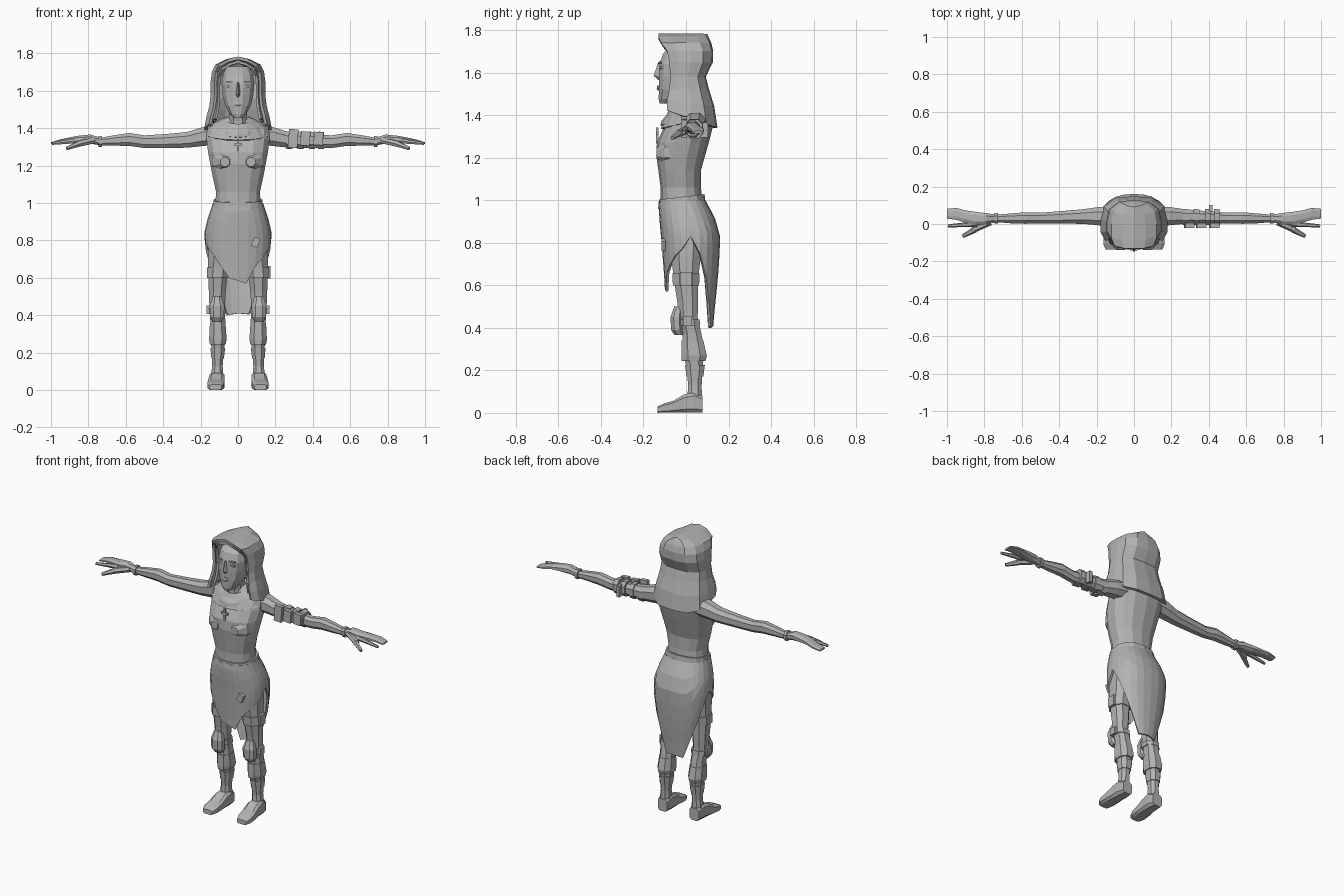
import bpy, bmesh, math
from mathutils import Vector, Matrix

grey = bpy.data.materials.new("plain grey")
grey.diffuse_color = (0.45, 0.45, 0.45, 1)


def finish(name, bm, solid=0.0):
    bmesh.ops.remove_doubles(bm, verts=bm.verts, dist=0.0005)
    bmesh.ops.recalc_face_normals(bm, faces=bm.faces)
    me = bpy.data.meshes.new(name)
    bm.to_mesh(me)
    bm.free()
    me.materials.append(grey)
    ob = bpy.data.objects.new(name, me)
    bpy.context.collection.objects.link(ob)
    if solid:
        m = ob.modifiers.new("thickness", 'SOLIDIFY')
        m.thickness = solid
        m.offset = 0
    return ob


def skin(name, rows, closed=True, caps=True, solid=0.0):
    """Bridge rows of points into one surface."""
    bm = bmesh.new()
    vs = [[bm.verts.new(p) for p in r] for r in rows]
    n = len(rows[0])
    for a, b in zip(vs, vs[1:]):
        for i in range(n if closed else n - 1):
            j = (i + 1) % n
            bm.faces.new((a[i], a[j], b[j], b[i]))
    if caps and closed:
        bm.faces.new(vs[0])
        bm.faces.new(vs[-1])
    return finish(name, bm, solid)


def loft(name, rings, n=10, axis='z', p=0.85, s=1, tilt=0.0):
    """Rings are (position, centre1, centre2, radius1, radius2) along an axis."""
    rows = []
    for t, c1, c2, r1, r2 in rings:
        row = []
        for i in range(n):
            a = 2 * math.pi * (i + 0.5) / n
            c, d = math.cos(a), math.sin(a)
            u = c1 + r1 * math.copysign(abs(c) ** p, c)
            v = c2 + r2 * math.copysign(abs(d) ** p, d)
            q = {'z': (u, v, t + tilt * v), 'x': (t, u, v), 'y': (u, t, v)}[axis]
            row.append((s * q[0], q[1], q[2]))
        rows.append(row)
    return skin(name, rows)


def box(name, loc, size, rot=0.0, axis='Y'):
    bm = bmesh.new()
    bmesh.ops.create_cube(bm, size=1)
    m = Matrix.Translation(loc) @ Matrix.Rotation(rot, 4, axis) @ Matrix.Diagonal((*size, 1))
    bmesh.ops.transform(bm, matrix=m, verts=bm.verts)
    return finish(name, bm)


def lerp(table, x):
    for (a, *va), (b, *vb) in zip(table, table[1:]):
        if a <= x <= b:
            f = (x - a) / (b - a)
            return [p + (q - p) * f for p, q in zip(va, vb)]
    return table[-1][1:]


def rod(name, p0, p1, r0, r1, n=6):
    p0, p1 = Vector(p0), Vector(p1)
    q = (p1 - p0).to_track_quat('Z', 'Y')
    circ = [Vector((math.cos(2 * math.pi * i / n), math.sin(2 * math.pi * i / n), 0)) for i in range(n)]
    return skin(name, [[p0 + q @ (c * r0) for c in circ], [p1 + q @ (c * r1) for c in circ]])


# Torso, pelvis and neck
loft("torso", [(0.97, 0, -.02, .125, .10), (1.06, 0, -.025, .12, .095), (1.14, 0, -.03, .138, .10),
               (1.21, 0, -.025, .152, .115), (1.27, 0, -.015, .163, .122), (1.34, 0, .01, .172, .115),
               (1.395, 0, .025, .17, .095), (1.43, 0, .02, .12, .075), (1.46, 0, .01, .06, .06)], 14)
loft("pelvis", [(.78, 0, .01, .13, .09), (.88, 0, .01, .15, .11), (.98, 0, -.02, .125, .1)], 12)
loft("neck", [(1.38, 0, 0, .065, .07), (1.44, 0, -.015, .052, .055), (1.52, 0, -.03, .05, .055)], 8)
loft("belt", [(.975, 0, -.02, .138, .112), (1.018, 0, -.02, .133, .107)], 14, tilt=.12)
for s in (1, -1):
    loft("bust", [(-.138, .07, 1.22, .025, .025), (-.10, .075, 1.225, .062, .055),
                  (-.04, .08, 1.23, .07, .075)], 8, 'y', s=s)

# Skirt with side slits and a long tail; hem height follows the angle
hem = [(0, .83), (20, .72), (45, .52), (60, .405), (90, .41), (120, .40), (135, .5), (160, .72),
       (180, .82), (195, .79), (225, .72), (255, .60), (285, .57), (300, .66), (330, .74), (345, .77), (360, .83)]
shape = [(.38, .10, -.09, .12), (.5, .125, -.09, .13), (.62, .155, -.095, .143), (.75, .172, -.105, .152),
         (.84, .174, -.112, .155), (.91, .158, -.12, .132), (1.0, .128, -.122, .085)]
rows = []
for k in range(8):
    row = []
    for i in range(24):
        a = i * 15
        low = lerp(hem, a)[0]
        z = .995 + (low - .995) * k / 7
        w, f, b = lerp(shape, z)
        c, d = math.cos(math.radians(a)), math.sin(math.radians(a))
        row.append((w * math.copysign(abs(c) ** .85, c), (f + b) / 2 + (b - f) / 2 * math.copysign(abs(d) ** .85, d), z))
    rows.append(row)
skin("skirt", rows, caps=False, solid=.012)
box("skirt_patch", (.095, -.106, .79), (.035, .02, .05), .4)

# Hood: open at the front, closing to a ridge on top, draped over the shoulders
# Rows: height, half width, front y, back y, extra drop at the back
hood = [(1.42, .172, -.085, .14, .08), (1.47, .16, -.085, .125, .03), (1.52, .145, -.075, .10, 0),
        (1.58, .138, -.07, .085, 0), (1.65, .138, -.075, .118, 0), (1.70, .132, -.085, .12, 0),
        (1.735, .115, -.115, .112, 0), (1.762, .06, -.13, .10, 0), (1.775, 0, -.13, .095, 0)]
half = [(.86, 0), (1, .2), (1, .5), (.92, .78), (.55, .97), (0, 1)]
prof = half + [(-x, t) for x, t in half[-2::-1]]
skin("hood", [[(w * x, f + (b - f) * t, z - drop * t) for x, t in prof] for z, w, f, b, drop in hood],
     closed=False, solid=.016)
skin("inner_hood", [[(w * .86 * x, f + .012 + (b - f - .03) * t, z - drop * t - .02) for x, t in prof]
                    for z, w, f, b, drop in hood[1:]], closed=False, solid=.014)

# Head and face details
loft("head", [(1.455, 0, -.095, .022, .03), (1.475, 0, -.075, .045, .055), (1.52, 0, -.05, .07, .08),
              (1.58, 0, -.035, .085, .095), (1.64, 0, -.03, .09, .098), (1.69, 0, -.02, .082, .09),
              (1.73, 0, 0, .06, .065)], 12)
skin("nose", [[(-.008, -.12, 1.645), (.008, -.12, 1.645), (0, -.132, 1.645)],
              [(-.018, -.115, 1.575), (.018, -.115, 1.575), (0, -.152, 1.585)],
              [(-.012, -.115, 1.565), (.012, -.115, 1.565), (0, -.13, 1.565)]])
loft("lips", [(1.515, 0, -.125, .012, .008), (1.525, 0, -.126, .022, .012), (1.54, 0, -.126, .01, .008)], 6)
for s in (1, -1):
    box("eyelid", (s * .042, -.119, 1.622), (.036, .014, .010), s * -.1)
    box("eyebrow", (s * .043, -.122, 1.647), (.044, .014, .007), s * -.12)

# Collar, shoulder mantle and pendant
skin("mantle", [[(w * math.cos(a), c + d * math.sin(a), z - .03 * max(0, -math.sin(a)))
                 for a in [2 * math.pi * i / 16 for i in range(16)]]
                for z, w, c, d in ((1.45, .075, 0, .075), (1.42, .13, .015, .105), (1.365, .168, .012, .125))],
     caps=False, solid=.012)
skin("collar", [[(w * math.cos(a), -.005 + d * math.sin(a), z + .035 * math.sin(a))
                 for a in [2 * math.pi * i / 12 for i in range(12)]]
                for z, w, d in ((1.44, .07, .075), (1.405, .105, .105), (1.385, .108, .11))], caps=False, solid=.012)
box("pendant_bar", (0, -.135, 1.305), (.012, .012, .075))
box("pendant_cross", (0, -.135, 1.313), (.045, .012, .012))

for s in (1, -1):
    # Arm and hand
    loft("arm", [(.11, .04, 1.365, .06, .055), (.19, .042, 1.355, .052, .054), (.27, .04, 1.338, .042, .045),
                 (.38, .036, 1.332, .036, .04), (.50, .032, 1.328, .03, .036), (.58, .032, 1.34, .033, .037),
                 (.66, .03, 1.335, .028, .03), (.74, .03, 1.328, .021, .021)], 8, 'x', s=s)
    loft("bracelet", [(.728, .03, 1.33, .03, .031), (.746, .03, 1.33, .03, .031)], 8, 'x', s=s)
    loft("hand", [(.74, .03, 1.33, .022, .022), (.79, .028, 1.342, .032, .026), (.85, .03, 1.34, .038, .022),
                  (.90, .04, 1.338, .035, .014), (.95, .054, 1.33, .034, .011), (1.0, .055, 1.32, .028, .006)],
         8, 'x', s=s)
    rod("first_finger", (s * .84, .0, 1.335), (s * .995, -.01, 1.318), .016, .008)
    rod("thumb_base", (s * .77, .01, 1.335), (s * .86, -.03, 1.315), .018, .018)
    rod("thumb_tip", (s * .85, -.03, 1.317), (s * .915, -.065, 1.292), .017, .01)
    # Leg
    loft("leg", [(.86, .082, .0, .075, .085), (.74, .098, .0, .066, .075), (.62, .108, .0, .055, .06),
                 (.52, .111, .008, .048, .052), (.45, .112, .01, .044, .048), (.37, .108, .028, .043, .048),
                 (.30, .108, .035, .044, .055), (.22, .108, .04, .036, .042), (.13, .11, .042, .03, .034),
                 (.06, .112, .04, .036, .037)], 8, s=s)
    loft("thigh_strap", [(.60, .109, 0, .06, .066), (.655, .106, 0, .064, .069)], 8, s=s)
    loft("knee_strap", [(.41, .111, .016, .05, .054), (.44, .111, .013, .051, .054)], 8, s=s)
    loft("shin_wrap", [(.245, .108, .036, .045, .06), (.27, .108, .038, .05, .064), (.34, .108, .03, .046, .055)], 8, s=s)
    loft("ankle_wrap", [(.17, .109, .042, .036, .042), (.225, .108, .042, .042, .05)], 8, s=s)
    loft("knee_pad", [(.365, .112, -.03, .025, .025), (.39, .112, -.042, .04, .03), (.45, .112, -.045, .042, .03),
                      (.50, .112, -.035, .025, .022)], 8, s=s)
    box("knee_buckle", (s * .16, .005, .43), (.018, .04, .045))
    # Boot
    loft("boot", [(.078, .112, .04, .034, .04), (.035, .112, .05, .042, .05), (-.01, .114, .044, .043, .044),
                  (-.06, .117, .029, .046, .029), (-.105, .12, .022, .046, .022), (-.135, .12, .015, .034, .015)],
         8, 'y', p=.5, s=s)

# Upper-arm bands and pouches on one arm
for x in (.275, .335, .395, .445):
    loft("arm_band", [(x - .016, .038, 1.336, .046, .05), (x + .016, .037, 1.334, .044, .048)], 8, 'x')
for x, h in ((.295, .10), (.36, .075), (.43, .07)):
    box("arm_pouch", (x, -.008, 1.345), (.05, .025, h), .08)
box("arm_tag", (.41, .085, 1.33), (.02, .035, .07))
box("thigh_pouch", (.165, 0, .63), (.02, .05, .065))
